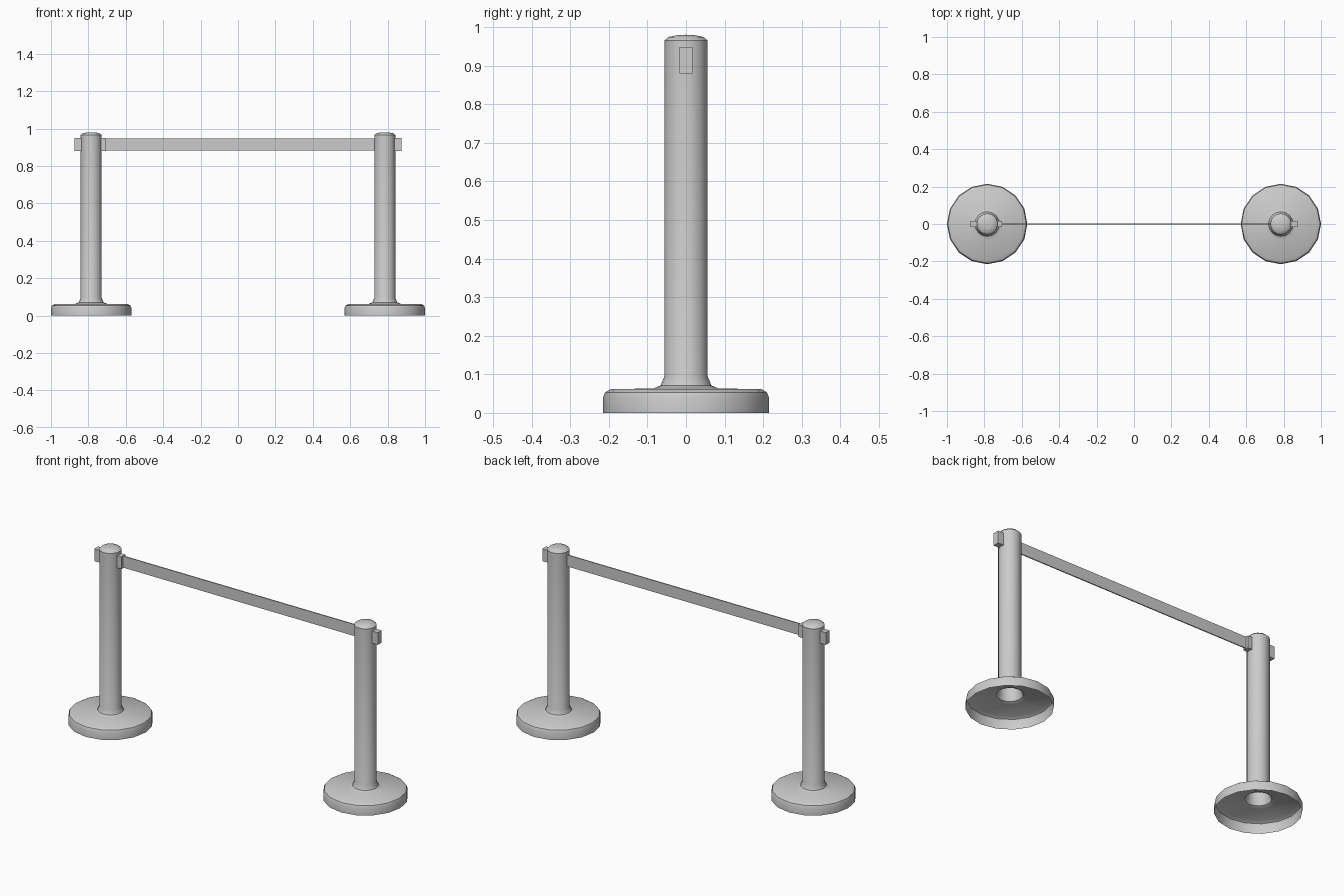
import bpy, bmesh, math
from mathutils import Matrix, Vector

default_cube = bpy.data.objects.get("Cube")
if default_cube:
    bpy.data.objects.remove(default_cube, do_unlink=True)

grey = bpy.data.materials.new("plain_grey")
grey.use_nodes = True
colour = (0.6, 0.6, 0.6, 1)
grey.diffuse_color = colour
grey.node_tree.nodes["Principled BSDF"].inputs["Base Color"].default_value = colour

SIDES = 16
POST_X = 0.785


def finish(name, bm, smooth=False):
    mesh = bpy.data.meshes.new(name)
    bm.to_mesh(mesh)
    bm.free()
    mesh.materials.append(grey)
    obj = bpy.data.objects.new(name, mesh)
    bpy.context.collection.objects.link(obj)
    if smooth:
        bpy.ops.object.select_all(action='DESELECT')
        obj.select_set(True)
        bpy.context.view_layer.objects.active = obj
        bpy.ops.object.shade_smooth_by_angle(angle=math.radians(35))
    return obj


def lathe(name, profile, x):
    bm = bmesh.new()
    verts = [bm.verts.new((r, 0, z)) for r, z in profile]
    edges = [bm.edges.new(pair) for pair in zip(verts, verts[1:])]
    bmesh.ops.spin(bm, geom=verts + edges, cent=(0, 0, 0), axis=(0, 0, 1),
                   angle=math.tau, steps=SIDES)
    bmesh.ops.remove_doubles(bm, verts=bm.verts, dist=0.0005)
    # Turn the open shell's faces outward
    bmesh.ops.recalc_face_normals(bm, faces=bm.faces)
    top = max(bm.faces, key=lambda f: f.calc_center_median().z)
    if top.normal.z < 0:
        bmesh.ops.reverse_faces(bm, faces=bm.faces)
    obj = finish(name, bm, True)
    obj.location.x = x


def box(name, low, high):
    low, high = Vector(low), Vector(high)
    bm = bmesh.new()
    bmesh.ops.create_cube(bm, size=1, matrix=Matrix.Translation((low + high) / 2)
                          @ Matrix.Diagonal((*(high - low), 1)))
    finish(name, bm)


# Hollow weighted foot, flared collar, tube and domed cap in one profile
post_profile = [(0.215, 0), (0.215, 0.04), (0.21, 0.053), (0.195, 0.062),
                (0.085, 0.063), (0.066, 0.071), (0.056, 0.095),
                (0.056, 0.965), (0.046, 0.974), (0.022, 0.979), (0, 0.98)]

for side, label in ((-1, "right"), (1, "left")):
    lathe(label + "_post", post_profile, side * POST_X)
    # Belt clip on the outer side of each post
    ends = sorted((side * 0.83, side * 0.873))
    box(label + "_outer_clip", (ends[0], -0.017, 0.88), (ends[1], 0.017, 0.948))

# Belt end clip on the inner side of one post
box("belt_end_clip", (-0.74, -0.017, 0.88), (-0.705, 0.017, 0.948))

# Thin belt stretched between the posts
box("belt", (-0.72, -0.003, 0.883), (0.74, 0.003, 0.947))
